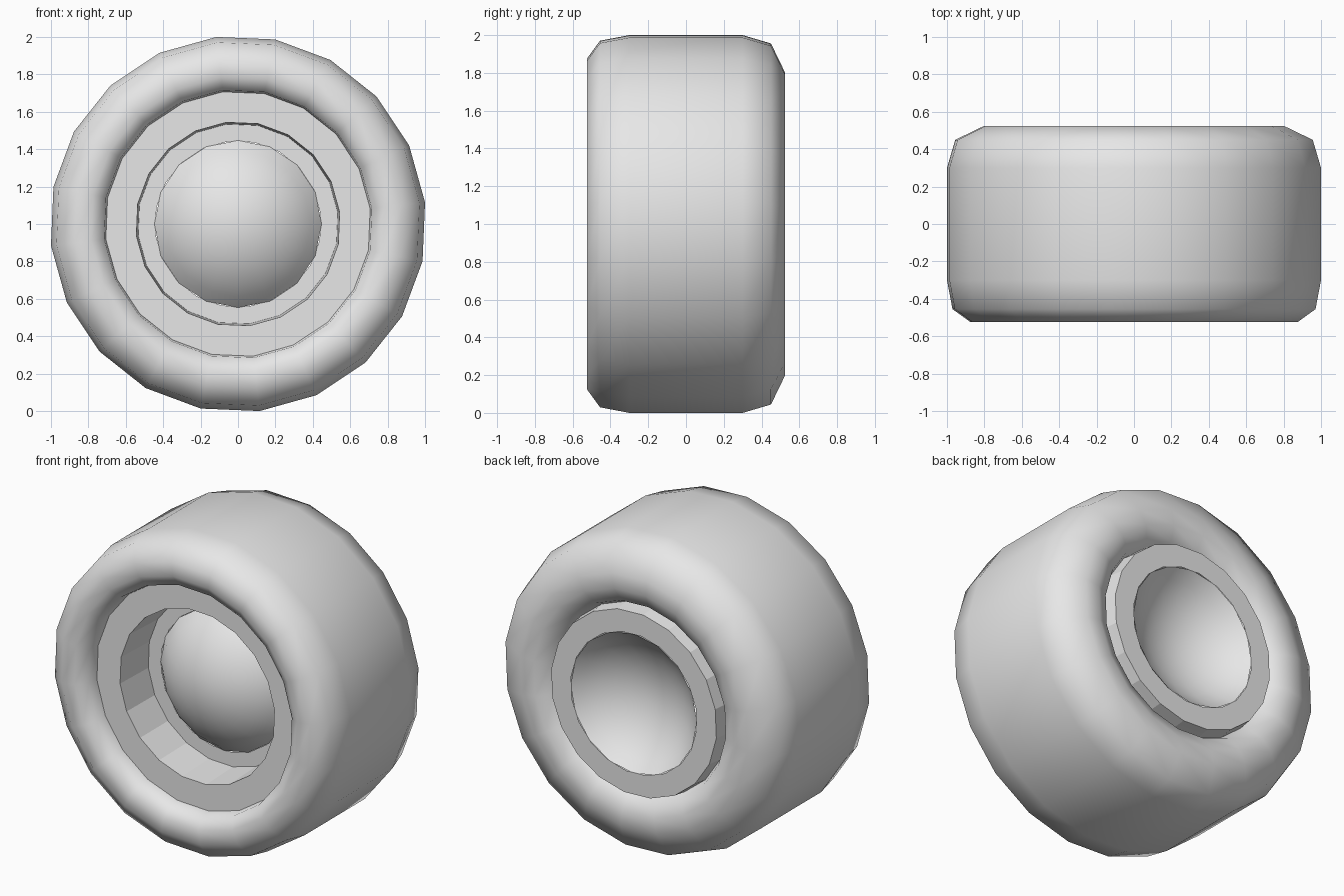
import bpy, bmesh, math

if "Cube" in bpy.data.objects:
    bpy.data.objects.remove(bpy.data.objects["Cube"])

grey = bpy.data.materials.new("light_grey")
grey.diffuse_color = (0.8, 0.8, 0.8, 1)
grey.use_nodes = True
grey.node_tree.nodes["Principled BSDF"].inputs["Base Color"].default_value = grey.diffuse_color


def lathe(name, profile, sides, phase, closed=False, angle=180):
    """Spin (y, radius) points about the y axis."""
    bm = bmesh.new()
    rings = []
    for y, r in profile:
        if r == 0:
            rings.append([bm.verts.new((0, y, 0))] * sides)
            continue
        ring = []
        for i in range(sides):
            a = math.radians(phase) + 2 * math.pi * i / sides
            ring.append(bm.verts.new((r * math.cos(a), y, 1 + r * math.sin(a))))
        rings.append(ring)
    for v in {v for ring in rings for v in ring if len(set(ring)) == 1}:
        v.co.z = 1
    pairs = list(zip(rings, rings[1:]))
    if closed:
        pairs.append((rings[-1], rings[0]))
    for a, b in pairs:
        for i in range(sides):
            j = (i + 1) % sides
            corners = list(dict.fromkeys((a[i], a[j], b[j], b[i])))
            bm.faces.new(corners)
    bmesh.ops.recalc_face_normals(bm, faces=bm.faces)
    mesh = bpy.data.meshes.new(name)
    bm.to_mesh(mesh)
    bm.free()
    mesh.materials.append(grey)
    obj = bpy.data.objects.new(name, mesh)
    bpy.context.collection.objects.link(obj)
    bpy.ops.object.select_all(action='DESELECT')
    obj.select_set(True)
    bpy.context.view_layer.objects.active = obj
    if angle >= 180:
        bpy.ops.object.shade_smooth()
    else:
        bpy.ops.object.shade_smooth_by_angle(angle=math.radians(angle))
    return obj


def cap(y, radius, slope, steps=6):
    """Spherical cap profile rising toward the front from y, rim first."""
    ball = radius / math.sin(slope)
    return [(y - ball * (math.cos(slope * (1 - k / steps)) - math.cos(slope)),
             ball * math.sin(slope * (1 - k / steps)) if k < steps else 0)
            for k in range(steps + 1)]


# Tyre: rounded tread and dished sidewalls
lathe("tyre", [(-0.40, 0.71), (-0.48, 0.72), (-0.525, 0.79), (-0.525, 0.88),
               (-0.455, 0.977), (-0.30, 1.0066), (0.30, 1.0066), (0.45, 0.962),
               (0.525, 0.806), (0.525, 0.71), (0.48, 0.62), (0.40, 0.58)], 20, 6.6)

# Hub: front lip, recessed barrel, back boss with a round bowl
hub_bowl = cap(0.525, 0.445, math.radians(52))
lathe("hub", [(-0.14, 0.445), (-0.14, 0.537), (-0.41, 0.547), (-0.41, 0.715),
              (0.40, 0.60), (0.525, 0.585), (0.525, 0.445)], 20, 6.6, angle=15)

# Domed cap in the front and bowl in the back
lathe("front_dome", cap(-0.14, 0.447, math.radians(52)), 16, 90)
bowl = lathe("back_bowl", hub_bowl, 16, 90)
bowl.data.flip_normals()
